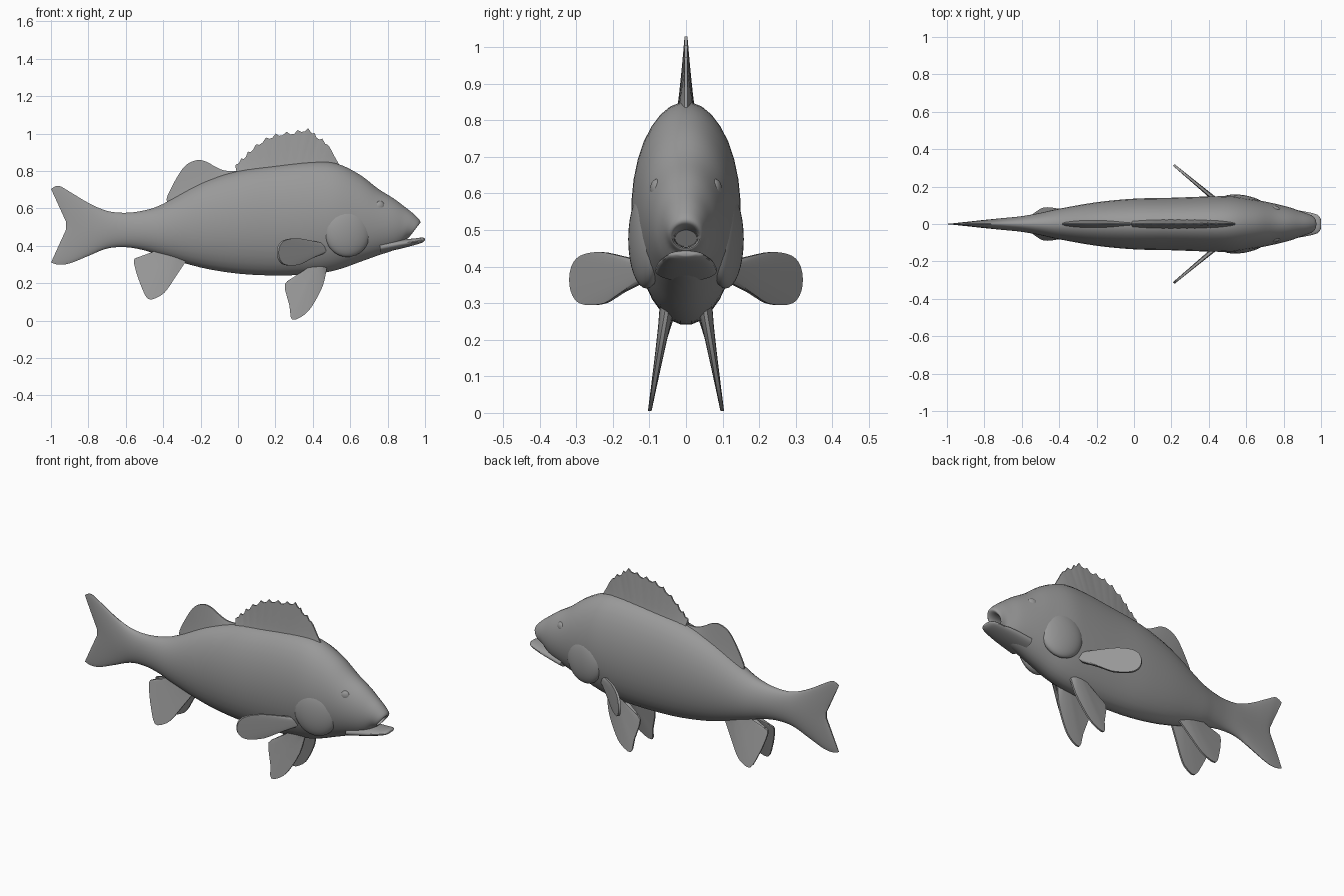
import bpy, bmesh, math
from mathutils import Vector

if "Cube" in bpy.data.objects:
    bpy.data.objects.remove(bpy.data.objects["Cube"])

grey = bpy.data.materials.new("fish grey")
grey.diffuse_color = (0.32, 0.32, 0.32, 1)
grey.use_nodes = True
grey.node_tree.nodes["Principled BSDF"].inputs["Base Color"].default_value = grey.diffuse_color


def finish(name, bm, angle=40):
    bmesh.ops.recalc_face_normals(bm, faces=bm.faces)
    me = bpy.data.meshes.new(name)
    bm.to_mesh(me)
    bm.free()
    me.materials.append(grey)
    ob = bpy.data.objects.new(name, me)
    bpy.context.collection.objects.link(ob)
    bpy.ops.object.select_all(action='DESELECT')
    ob.select_set(True)
    bpy.context.view_layer.objects.active = ob
    bpy.ops.object.shade_smooth_by_angle(angle=math.radians(angle))
    return ob


def smooth_path(rows, steps):
    """Catmull-Rom interpolation through rows of numbers."""
    out = []
    for k in range(len(rows) - 1):
        p = [rows[min(max(k + d, 0), len(rows) - 1)] for d in (-1, 0, 1, 2)]
        for j in range(steps):
            t = j / steps
            out.append([0.5 * (2 * b + (c - a) * t + (2 * a - 5 * b + 4 * c - d) * t * t
                               + (3 * b - a - 3 * c + d) * t ** 3) for a, b, c, d in zip(*p)])
    return out + [list(rows[-1])]


def loft(name, stations, n=32, steps=4):
    """Elliptic rings: x, top, bottom, half width, slant of lower end, bend of middle."""
    rows = [tuple(s) + (0,) * (6 - len(s)) for s in stations]
    bm = bmesh.new()
    rings = []
    for x, top, bot, hw, slant, bend in smooth_path(rows, steps):
        ring = []
        for i in range(n):
            a = 2 * math.pi * (i + 0.5) / n
            c = math.cos(a)
            ring.append(bm.verts.new((x + slant * (1 - c) / 2 + bend * (1 - abs(c)),
                                      hw * math.sin(a),
                                      (top + bot) / 2 + c * (top - bot) / 2)))
        rings.append(ring)
    for r, s in zip(rings, rings[1:]):
        for i in range(n):
            j = (i + 1) % n
            bm.faces.new((r[i], r[j], s[j], s[i]))
    for r in (rings[0], rings[-1]):
        for i in range(n // 2 - 1):
            bm.faces.new((r[i], r[i + 1], r[n - 2 - i], r[n - 1 - i]))
    return finish(name, bm)


def fin(name, edge, root_a, root_b, place, t0, t1, steps=5):
    """Thin blade from a root line to an outline, tapering from t0 to t1."""
    bm = bmesh.new()
    n = len(edge)
    a, b = Vector(root_a), Vector(root_b)
    sides = []
    for sign in (-1, 1):
        grid = []
        for i, e in enumerate(edge):
            root = a.lerp(b, i / (n - 1))
            col = []
            for j in range(steps + 1):
                f = j / steps
                p = root.lerp(Vector(e), f)
                col.append(bm.verts.new(place(p.x, p.y, sign * (t0 + (t1 - t0) * f ** 0.7))))
            grid.append(col)
        sides.append(grid)
        for c, d in zip(grid, grid[1:]):
            for j in range(steps):
                bm.faces.new((c[j], c[j + 1], d[j + 1], d[j]))
    lo, hi = sides
    for i in range(n - 1):
        for j in (0, steps):
            bm.faces.new((lo[i][j], lo[i + 1][j], hi[i + 1][j], hi[i][j]))
    for i in (0, n - 1):
        for j in range(steps):
            bm.faces.new((lo[i][j], lo[i][j + 1], hi[i][j + 1], hi[i][j]))
    return finish(name, bm)


def ball(name, loc, scale, yaw=0):
    bm = bmesh.new()
    bmesh.ops.create_uvsphere(bm, u_segments=28, v_segments=16, radius=1)
    ob = finish(name, bm)
    ob.location, ob.scale, ob.rotation_euler = loc, scale, (0, 0, yaw)


# Body with forked tail, snout and the hollow of the mouth
loft("body", [
    (-1.0, .705, .31, .004, 0, .09), (-.96, .722, .298, .009, 0, .06),
    (-.9, .69, .305, .014, 0, .03), (-.8, .63, .345, .022), (-.7, .587, .385, .032),
    (-.6, .577, .392, .042), (-.5, .59, .375, .06), (-.4, .625, .342, .082),
    (-.2, .735, .283, .117), (0, .80, .25, .136), (.2, .83, .24, .141),
    (.4, .85, .247, .148), (.53, .84, .27, .148), (.65, .782, .312, .13),
    (.75, .705, .348, .11), (.83, .655, .375, .09), (.89, .61, .40, .072, -.02),
    (.94, .57, .43, .058, -.045), (.975, .53, .445, .045, -.06),
    (.955, .51, .452, .034, -.045), (.89, .50, .455, .03, -.03)])

# Lower jaw
loft("lower_jaw", [(.76, .42, .36, .085), (.86, .435, .382, .076), (.93, .438, .4, .064),
                   (.98, .444, .415, .05), (.997, .441, .426, .03), (1.0, .436, .431, .012)], n=24)

# Spiny dorsal fin: a dense outline with small teeth
crest = smooth_path([(-.015, .83), (.03, .87), (.08, .92), (.15, .97), (.22, .995), (.3, 1.005),
                     (.375, 1.02), (.42, .985), (.48, .94), (.515, .88), (.54, .835)], 4)
crest = [(x, z + (.009 if i % 3 == 0 else -.007) * (.0 < x < .48))
         for i, (x, z) in enumerate(crest)]
upright = lambda u, v, w: (u, w, v)
fin("spiny_dorsal_fin", crest, (.0, .76), (.52, .79), upright, .034, .004)

# Soft dorsal fin
soft = smooth_path([(-.375, .63), (-.38, .66), (-.33, .76), (-.28, .83), (-.22, .858),
                    (-.17, .85), (-.12, .822), (-.07, .802), (0, .80)], 3)
fin("soft_dorsal_fin", soft, (-.36, .60), (.0, .76), upright, .03, .004)

pelvic = smooth_path([(.475, .28), (.455, .19), (.41, .10), (.36, .035), (.29, .005),
                      (.275, .08), (.25, .195), (.31, .225), (.36, .255)], 3)
anal = smooth_path([(-.28, .315), (-.33, .24), (-.38, .165), (-.42, .13), (-.48, .115),
                    (-.52, .19), (-.55, .28), (-.553, .332), (-.5, .338), (-.43, .36)], 3)
pectoral = smooth_path([(.12, .415), (.18, .43), (.235, .44), (.285, .43), (.31, .40), (.315, .35),
                        (.30, .31), (.27, .295), (.22, .30), (.18, .325), (.12, .355)], 3)

# Paired fins, gill covers and eyes
for side, s in (("left", 1), ("right", -1)):
    fin(side + "_pelvic_fin", pelvic, (.46, .30), (.37, .29),
        lambda u, v, w: (u, s * (.1 - .17 * v + w), v), .022, .005)
    fin(side + "_anal_fin", anal, (-.31, .36), (-.43, .39),
        lambda u, v, w: (u, s * (.115 - .27 * v + w), v), .02, .005)
    fin(side + "_pectoral_fin", pectoral, (.11, .405), (.11, .365),
        lambda u, v, w: (.435 - 1.2 * (u - .13) + w, s * (u + w * .8), v), .012, .005)
    ball(side + "_gill_cover", (.585, s * .108, .475), (.125, .046, .135), -s * .17)
    ball(side + "_eye", (.757, s * .079, .612), (.028, .018, .028), -s * .3)
